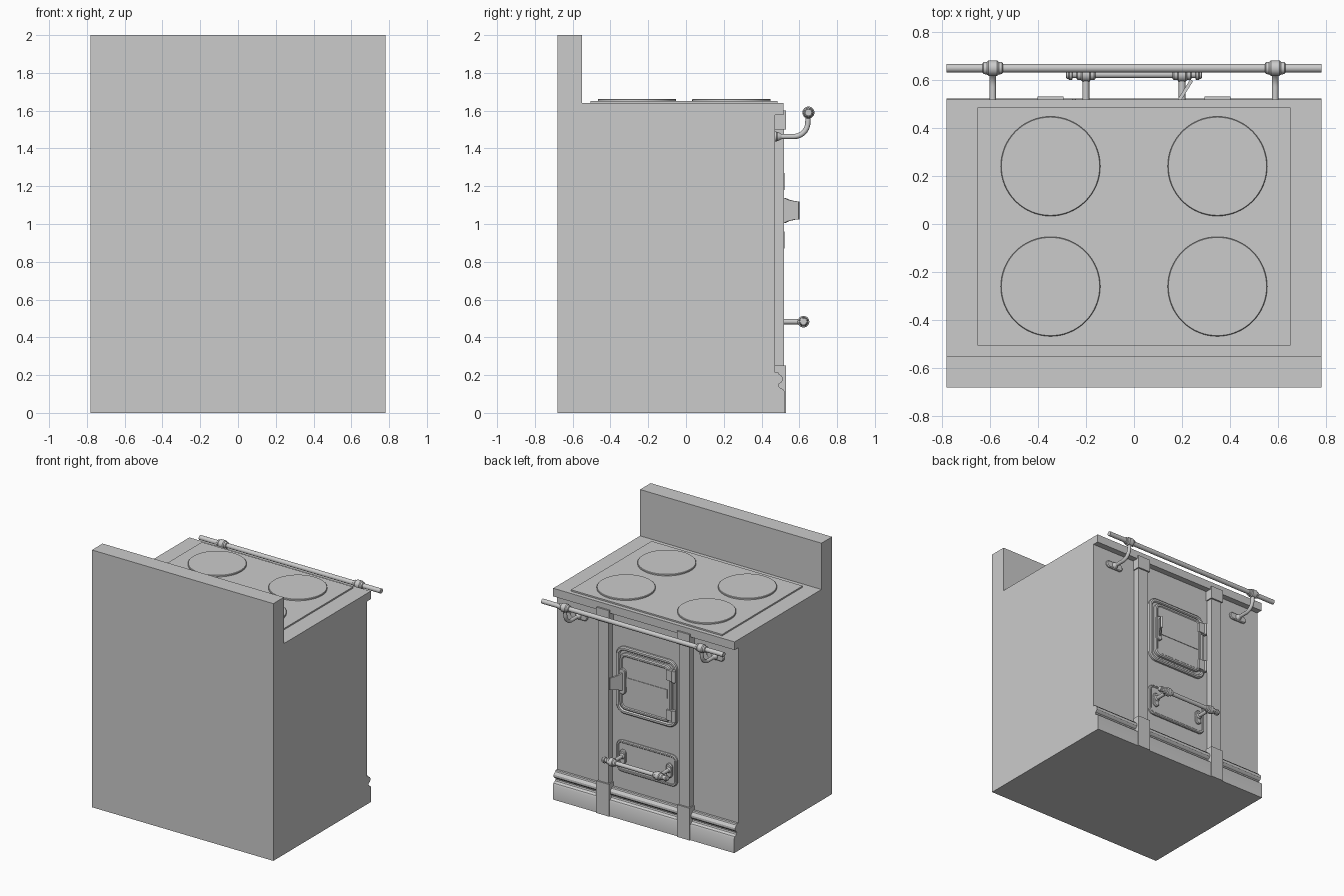
import bpy, bmesh, math
from mathutils import Vector

if "Cube" in bpy.data.objects:
    bpy.data.objects.remove(bpy.data.objects["Cube"])


def finish(name, bm):
    bmesh.ops.recalc_face_normals(bm, faces=bm.faces)
    me = bpy.data.meshes.new(name)
    bm.to_mesh(me)
    bm.free()
    ob = bpy.data.objects.new(name, me)
    bpy.context.collection.objects.link(ob)
    return ob


def loft(name, rings):
    bm = bmesh.new()
    loops = [[bm.verts.new(p) for p in ring] for ring in rings]
    for a, b in zip(loops, loops[1:]):
        n = len(a)
        for i in range(n):
            bm.faces.new((a[i], a[(i + 1) % n], b[(i + 1) % n], b[i]))
    bm.faces.new(loops[0])
    bm.faces.new(loops[-1])
    return finish(name, bm)


def box(name, x0, x1, y0, y1, z0, z1):
    return loft(name, [[(x0, y0, z), (x1, y0, z), (x1, y1, z), (x0, y1, z)] for z in (z0, z1)])


def rounded(cx, cz, w, h, r, y, seg=8):
    pts = []
    for k, (sx, sz) in enumerate(((1, 1), (-1, 1), (-1, -1), (1, -1))):
        for i in range(seg + 1):
            a = math.pi / 2 * (k + i / seg)
            pts.append((cx + sx * (w / 2 - r) + r * math.cos(a), y,
                        cz + sz * (h / 2 - r) + r * math.sin(a)))
    return pts


def plate(name, cx, cz, w, h, r, steps):
    """Rounded plate on the face; steps are (inset, y)."""
    return loft(name, [rounded(cx, cz, w - 2 * d, h - 2 * d, max(r - d, .004), y) for d, y in steps])


def lathe(name, origin, axis, profile, seg=24):
    """Turned part; profile is (distance along axis, radius)."""
    q = Vector(axis).to_track_quat('Z', 'Y')
    o = Vector(origin)
    return loft(name, [[o + q @ Vector((r * math.cos(2 * math.pi * i / seg),
                                        r * math.sin(2 * math.pi * i / seg), t))
                        for i in range(seg)] for t, r in profile])


# Body: one side profile with splashback, top lip and base moulding
profile = [(-.68, 0), (-.68, 2), (-.55, 2), (-.55, 1.64), (.517, 1.64), (.517, 1.577), (.47, 1.577),
           (.47, .215), (.488, .215), (.492, .205), (.503, .2), (.511, .188), (.511, .172),
           (.503, .16), (.492, .154), (.49, .145), (.495, .135), (.515, .125), (.522, .112), (.522, 0)]
loft("stove_body", [[(x, y, z) for y, z in profile] for x in (-.78, .78)])

# Hob plate and four hot plates
box("hob_plate", -.65, .65, -.505, .485, 1.63, 1.651)
for x in (-.347, .347):
    for y in (-.26, .24):
        lathe("hot_plate", (x, y, 1.64), (0, 0, 1), [(0, .207), (.02, .207), (.023, .204)], 64)

for s in (-1, 1):
    # Pilasters with base and capital
    c = s * .347
    box("pilaster_shaft", c - .045, c + .045, .46, .518, .2, 1.55)
    box("pilaster_base", c - .054, c + .054, .46, .53, 0, .25)
    box("pilaster_capital", c - .054, c + .054, .46, .53, 1.5, 1.6)

    # Towel rail brackets
    b = s * .587
    plate("bracket_flange", b, 1.463, .15, .055, .027, [(0, .465), (0, .478), (.006, .484)])
    lathe("bracket_boss", (b, .475, 1.463), (0, 1, 0), [(0, .025), (.012, .024), (.03, .014)])
    arm = [(b, .47, 1.463)]
    arm += [(b, .57 + .075 * math.sin(a), 1.538 - .075 * math.cos(a))
            for a in [math.pi / 2 * i / 10 for i in range(11)]]
    arm += [(b, .648, 1.59)]
    cu = bpy.data.curves.new("bracket_arm", 'CURVE')
    cu.dimensions = '3D'
    cu.bevel_depth = .014
    cu.bevel_resolution = 4
    cu.use_fill_caps = True
    sp = cu.splines.new('POLY')
    sp.points.add(len(arm) - 1)
    for p, co in zip(sp.points, arm):
        p.co = (*co, 1)
    sp.use_smooth = True
    bpy.context.collection.objects.link(bpy.data.objects.new("bracket_arm", cu))
    lathe("rail_collar", (b, .648, 1.59), (1, 0, 0),
          [(-.042, .02), (-.038, .025), (-.025, .026), (-.018, .032),
           (.018, .032), (.025, .026), (.038, .025), (.042, .02)])

    # Lower handle posts
    h = s * .2
    plate("handle_escutcheon", h, .475, .05, .11, .025, [(0, .48), (0, .493), (.006, .499)])
    lathe("handle_post", (h, .49, .483), (0, 1, 0),
          [(0, .024), (.012, .022), (.02, .014), (.13, .014)])
    lathe("handle_collar", (h, .622, .483), (1, 0, 0),
          [(-.04, .018), (-.034, .023), (-.02, .024), (-.014, .031),
           (.014, .031), (.02, .024), (.034, .023), (.04, .018)])
    lathe("handle_end_cap", (s * .255, .622, .483), (s, 0, 0),
          [(0, .017), (.003, .023), (.014, .023), (.018, .019), (.025, .018), (.028, .013)])

# Towel rail and lower handle bar
lathe("towel_rail", (-.78, .648, 1.59), (1, 0, 0), [(0, .018), (1.56, .018)])
lathe("lower_handle_bar", (-.26, .622, .483), (1, 0, 0), [(0, .016), (.52, .016)])

# Firebox door: frame ridge, recess and inner panel
plate("door_frame", 0, 1.07, .52, .52, .07,
      [(0, .465), (0, .485), (.008, .492), (.022, .492), (.03, .482), (.036, .482)])
plate("door_panel", 0, 1.07, .44, .44, .055,
      [(0, .475), (0, .5), (.008, .507), (.02, .507), (.026, .501)])
box("door_band", -.19, .19, .49, .505, 1.035, 1.105)

# Door hinges
for z in (.915, 1.225):
    box("hinge_leaf", -.25, -.19, .48, .515, z - .04, z + .04)
    lathe("hinge_barrel", (-.25, .505, z - .048), (0, 0, 1),
          [(0, .012), (.004, .016), (.092, .016), (.096, .012)], 16)

# Door latch: slanted flared blade on an oval mount
plate("latch_mount", .19, 1.072, .055, .2, .027, [(0, .49), (0, .514), (.005, .518)])
blade = [(0, .067), (.15, .066), (.4, .056), (.75, .049), (1, .047)]
half = [(t, 1.072 + w) for t, w in blade] + [(t, 1.072 - w) for t, w in reversed(blade)]
loft("latch_blade", [[(.185 + .055 * t + d, .51 + .088 * t - d * .6, z) for t, z in half]
                     for d in (-.006, .006)])

# Ash door below
plate("ash_door", 0, .475, .52, .245, .045,
      [(0, .465), (0, .48), (.006, .486), (.016, .486), (.02, .483)])

bpy.ops.object.select_all(action='DESELECT')
for ob in bpy.data.objects:
    if ob.type == 'MESH':
        ob.select_set(True)
        bpy.context.view_layer.objects.active = ob
bpy.ops.object.shade_smooth_by_angle(angle=math.radians(30))
